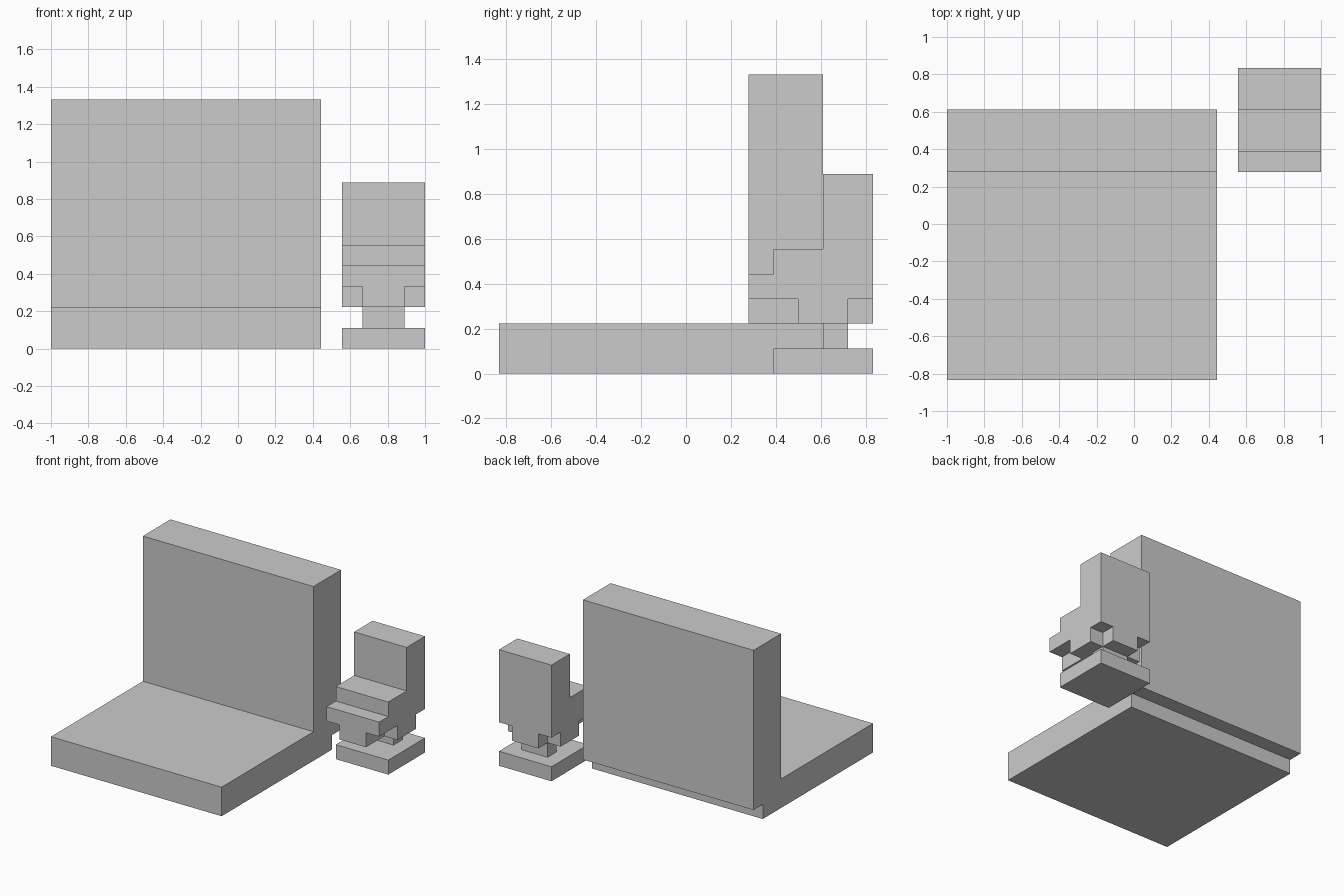
import bpy, bmesh
from mathutils import Vector

if "Cube" in bpy.data.objects:
    bpy.data.objects.remove(bpy.data.objects["Cube"])

U = 1 / 9  # every edge lies on a grid of ninths


def prism(name, outline, to3d, offset):
    """Extrude a closed outline along an offset vector (grid units)."""
    bm = bmesh.new()
    face = bm.faces.new([bm.verts.new(Vector(to3d(a, b)) * U) for a, b in outline])
    new = bmesh.ops.extrude_face_region(bm, geom=[face])["geom"]
    verts = [v for v in new if isinstance(v, bmesh.types.BMVert)]
    bmesh.ops.translate(bm, verts=verts, vec=Vector(offset) * U)
    bmesh.ops.recalc_face_normals(bm, faces=bm.faces)
    mesh = bpy.data.meshes.new(name)
    bm.to_mesh(mesh)
    bm.free()
    obj = bpy.data.objects.new(name, mesh)
    bpy.context.collection.objects.link(obj)
    return obj


def side_profile(name, outline, x0, x1):
    return prism(name, outline, lambda y, z: (x0, y, z), (x1 - x0, 0, 0))


def plan_profile(name, outline, z0, z1):
    return prism(name, outline, lambda x, y: (x, y, z0), (0, 0, z1 - z0))


def rect(a0, a1, b0, b1):
    return [(a0, b0), (a1, b0), (a1, b1), (a0, b1)]


# Large L-shaped block: floor slab with upright wall overhanging at the back
side_profile("slab_and_wall", [
    (-7.5, 0), (4.5, 0), (4.5, 1), (5.5, 1), (5.5, 12), (2.5, 12), (2.5, 2), (-7.5, 2),
], -9, 4)

# Small stepped chair: seat, step and backrest in one profile
side_profile("chair_seat_and_back", [
    (2.5, 3), (7.5, 3), (7.5, 8), (5.5, 8), (5.5, 5), (3.5, 5), (3.5, 4), (2.5, 4),
], 5, 9)

# Cross-shaped support under the seat
plan_profile("chair_cross_support", [
    (6, 2.5), (8, 2.5), (8, 4.5), (9, 4.5), (9, 6.5), (8, 6.5),
    (8, 7.5), (6, 7.5), (6, 6.5), (5, 6.5), (5, 4.5), (6, 4.5),
], 2, 3)

# Stem and square foot
plan_profile("chair_stem", rect(6, 8, 5.5, 6.5), 1, 2)
plan_profile("chair_foot", rect(5, 9, 3.5, 7.5), 0, 1)
